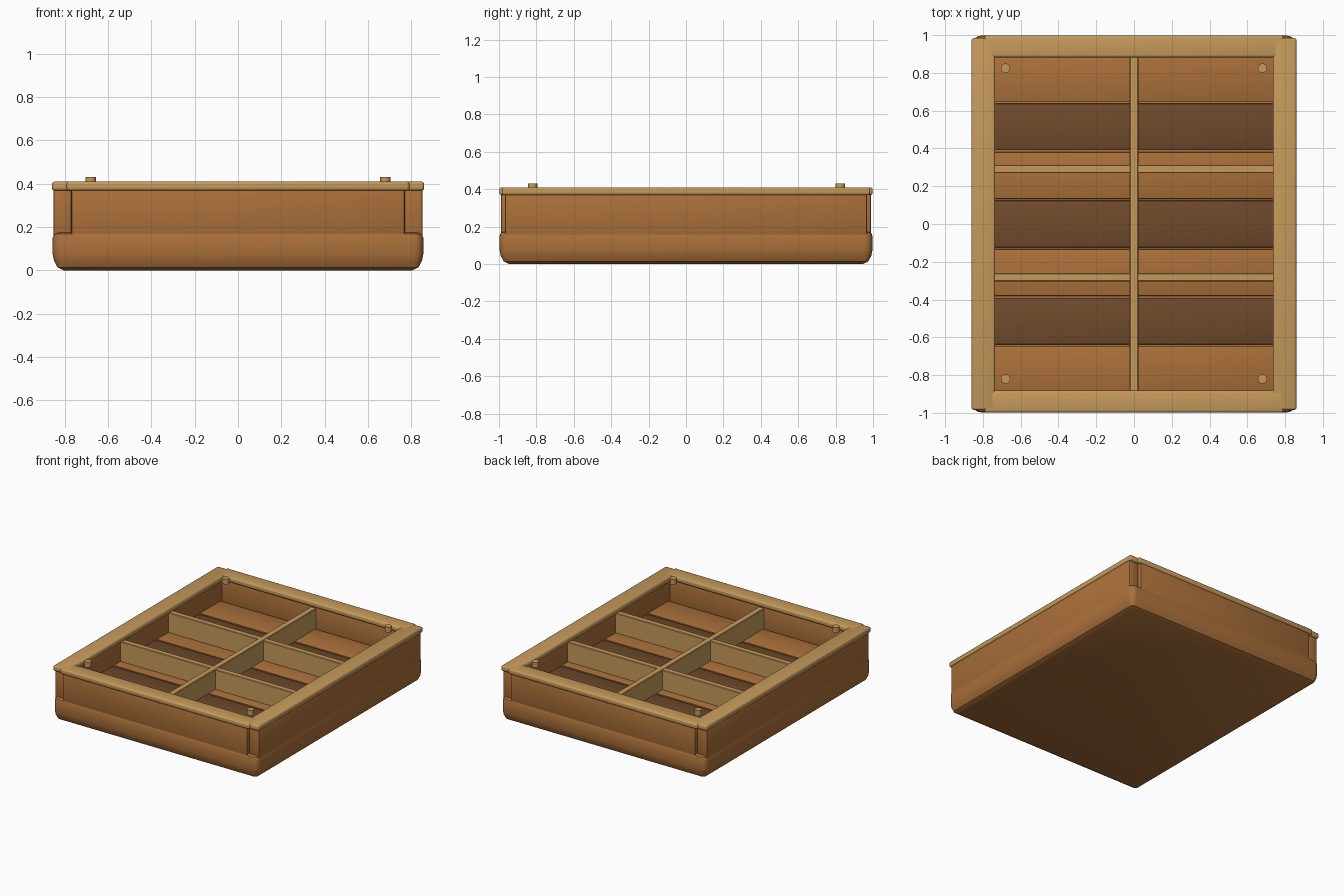
import bpy, bmesh, math

if "Cube" in bpy.data.objects:
    bpy.data.objects.remove(bpy.data.objects["Cube"])


def material(name, rgb):
    m = bpy.data.materials.new(name)
    m.diffuse_color = (*rgb, 1)
    m.use_nodes = True
    m.node_tree.nodes["Principled BSDF"].inputs["Base Color"].default_value = m.diffuse_color
    return m


ORANGE = material("warm wood", (0.407, 0.162, 0.042))
DARK = material("dark wood", (0.159, 0.069, 0.025))
LIGHT = material("light wood", (0.565, 0.323, 0.105))


def finish(bm, name, mat, angle=30):
    bmesh.ops.recalc_face_normals(bm, faces=bm.faces[:])
    me = bpy.data.meshes.new(name)
    bm.to_mesh(me)
    bm.free()
    me.materials.append(mat)
    ob = bpy.data.objects.new(name, me)
    bpy.context.collection.objects.link(ob)
    bpy.ops.object.select_all(action='DESELECT')
    ob.select_set(True)
    bpy.context.view_layer.objects.active = ob
    bpy.ops.object.shade_smooth_by_angle(angle=math.radians(angle))
    return ob


def box(name, x, y, z, mat, bevel=0.0, segments=2):
    """Bevelled box from (min, max) pairs."""
    bm = bmesh.new()
    bmesh.ops.create_cube(bm, size=1)
    for v in bm.verts:
        v.co = [a + (b - a) * (c + 0.5) for (a, b), c in zip((x, y, z), v.co)]
    if bevel:
        bmesh.ops.bevel(bm, geom=bm.edges[:], offset=bevel, segments=segments,
                        profile=0.5, affect='EDGES')
    return finish(bm, name, mat)


# Base tray: rounded rectangles stacked along an (inset, z) profile
bm = bmesh.new()
HX, HY, R, N = 0.856, 0.997, 0.045, 4
rings = []
for inset, z in ((0.05, 0), (0.022, 0.014), (0.006, 0.045), (0, 0.075),
                 (0, 0.15), (0.007, 0.168), (0.025, 0.175)):
    r = max(R - inset, 0.012)
    ring = []
    for q, (sx, sy) in enumerate(((1, 1), (-1, 1), (-1, -1), (1, -1))):
        for i in range(N + 1):
            a = math.pi / 2 * (q + i / N)
            ring.append(bm.verts.new((sx * (HX - inset - r) + r * math.cos(a),
                                      sy * (HY - inset - r) + r * math.sin(a), z)))
    rings.append(ring)
for low, high in zip(rings, rings[1:]):
    n = len(low)
    for i in range(n):
        bm.faces.new((low[i], low[(i + 1) % n], high[(i + 1) % n], high[i]))
bm.faces.new(rings[0])
bm.faces.new(rings[-1])
finish(bm, "base_tray", ORANGE)

# Floor planks, alternating colours
pitch = 1.8 / 7
for i in range(7):
    y = -0.9 + i * pitch
    box(f"floor_plank_{i + 1}", (-0.78, 0.78), (y + 0.005, y + pitch - 0.005),
        (0.16, 0.205), DARK if i % 2 else ORANGE, 0.006)

# Walls and top rim on each side
for s, side, end in ((-1, "left", "front"), (1, "right", "back")):
    def span(a, b):
        return tuple(sorted((s * a, s * b)))
    box(f"{side}_wall", span(0.77, 0.853), (-0.968, 0.968), (0.14, 0.385), ORANGE, 0.008)
    box(f"{end}_wall", (-0.769, 0.769), span(0.9, 0.99), (0.14, 0.385), ORANGE, 0.008)
    box(f"{side}_rim", span(0.735, 0.86), (-0.985, 0.985), (0.368, 0.41), LIGHT, 0.013, 3)
    box(f"{end}_rim", (-0.792, 0.792), span(0.882, 0.998), (0.368, 0.41), LIGHT, 0.013, 3)

# Compartment dividers
box("long_divider", (-0.023, 0.023), (-0.905, 0.905), (0.19, 0.357), LIGHT, 0.004, 1)
for name, y in (("front_divider", -0.282), ("back_divider", 0.291)):
    box(name, (-0.775, 0.775), (y - 0.022, y + 0.022), (0.19, 0.355), LIGHT, 0.004, 1)

# Corner pegs
for sx, side in ((-1, "left"), (1, "right")):
    for y, end in ((-0.82, "front"), (0.825, "back")):
        bm = bmesh.new()
        bmesh.ops.create_cone(bm, cap_ends=True, segments=16, radius1=0.025,
                              radius2=0.025, depth=0.04)
        bmesh.ops.translate(bm, verts=bm.verts[:], vec=(sx * 0.68, y, 0.41))
        finish(bm, f"{end}_{side}_peg", LIGHT)
